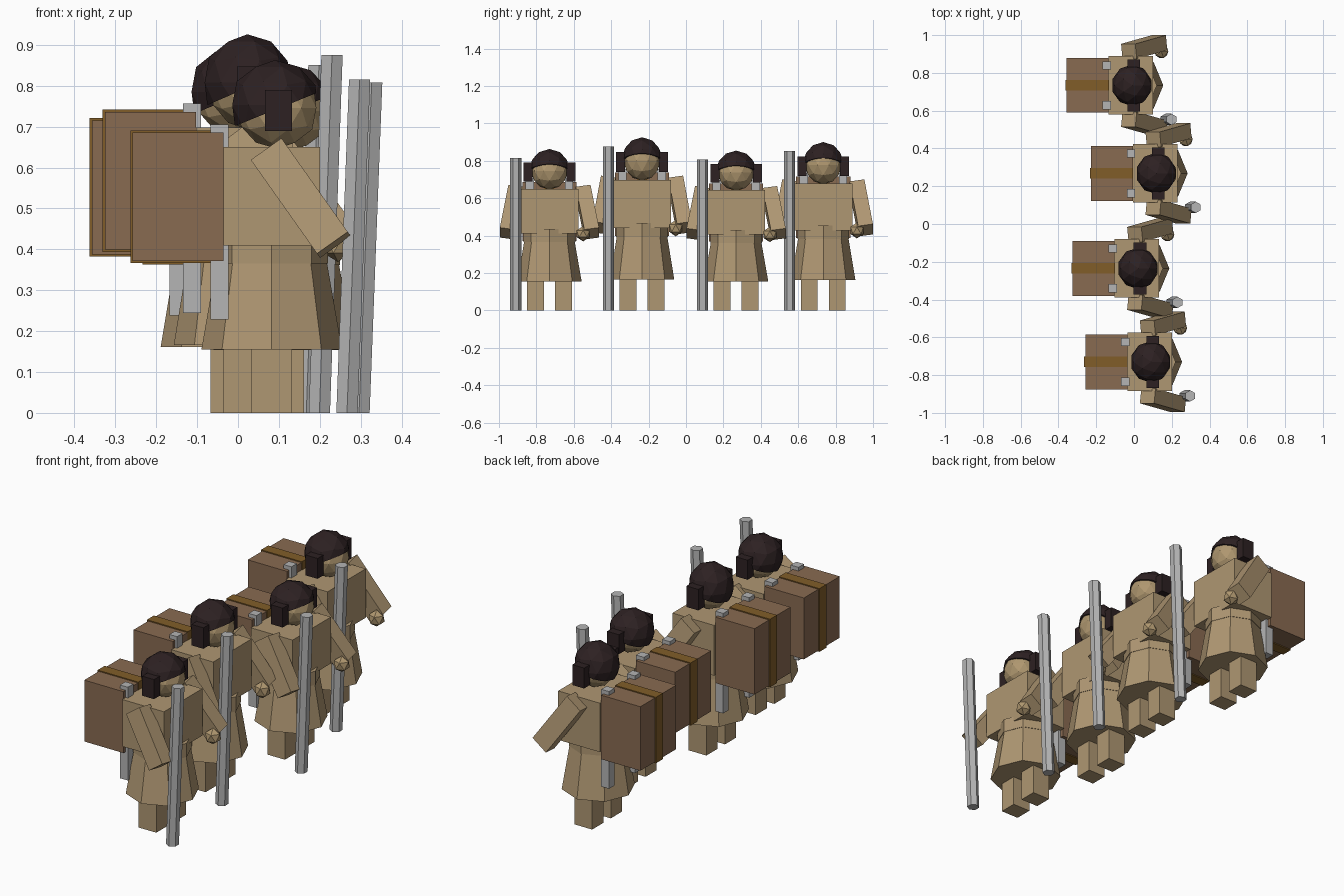
import bpy, bmesh, math
from mathutils import Matrix, Vector

if "Cube" in bpy.data.objects:
    bpy.data.objects.remove(bpy.data.objects["Cube"])


def material(name, rgb):
    m = bpy.data.materials.new(name)
    m.diffuse_color = (*rgb, 1)
    m.use_nodes = True
    m.node_tree.nodes["Principled BSDF"].inputs["Base Color"].default_value = m.diffuse_color
    return m


CLOTH = material("tan cloth", (0.43, 0.31, 0.17))
SKIN = material("tan skin", (0.43, 0.31, 0.16))
HAIR = material("dark hair", (0.026, 0.015, 0.016))
WOOD = material("brown pack", (0.25, 0.145, 0.083))
BAND = material("ochre band", (0.22, 0.11, 0.022))
METAL = material("pale grey", (0.46, 0.46, 0.46))


class Figure:
    """One marcher facing +x; the height factor stretches only z."""

    def __init__(self, x, y, height):
        self.place = Matrix.Translation((x, y, 0)) @ Matrix.Diagonal((1, 1, height, 1))

    def add(self, name, bm, mat):
        bmesh.ops.transform(bm, matrix=self.place, verts=bm.verts)
        bmesh.ops.recalc_face_normals(bm, faces=bm.faces)
        me = bpy.data.meshes.new(name)
        bm.to_mesh(me)
        bm.free()
        me.materials.append(mat)
        bpy.context.collection.objects.link(bpy.data.objects.new(name, me))

    def box(self, name, mat, x, y, z):
        bm = bmesh.new()
        size = [b - a for a, b in (x, y, z)]
        mid = [(a + b) / 2 for a, b in (x, y, z)]
        bmesh.ops.create_cube(bm, size=1, matrix=Matrix.Translation(mid) @ Matrix.Diagonal((*size, 1)))
        self.add(name, bm, mat)

    def prism(self, name, mat, sides, low, high, turn=0.0):
        """Tapered prism between two (x, y, z, radius) rings."""
        bm = bmesh.new()
        rings = []
        for cx, cy, cz, r in (low, high):
            rings.append([bm.verts.new((cx + r * math.cos(turn + math.tau * i / sides),
                                        cy + r * math.sin(turn + math.tau * i / sides), cz))
                          for i in range(sides)])
        a, b = rings
        for i in range(sides):
            j = (i + 1) % sides
            bm.faces.new((a[i], a[j], b[j], b[i]))
        bm.faces.new(a[::-1])
        bm.faces.new(b)
        self.add(name, bm, mat)

    def ball(self, name, mat, centre, radius, detail, cut=None):
        bm = bmesh.new()
        bmesh.ops.create_icosphere(bm, subdivisions=detail, radius=radius,
                                   matrix=Matrix.Translation(centre))
        if cut:
            bmesh.ops.bisect_plane(bm, geom=bm.verts[:] + bm.edges[:] + bm.faces[:],
                                   plane_co=cut[0], plane_no=cut[1], clear_inner=True)
            bmesh.ops.holes_fill(bm, edges=[e for e in bm.edges if e.is_boundary])
        self.add(name, bm, mat)

    def beam(self, name, mat, start, end, width, depth):
        """Square-ended beam from start to end, depth measured along y."""
        start, end = Vector(start), Vector(end)
        d = end - start
        length = d.length
        d.normalize()
        w = Vector((0, 1, 0))
        w = (w - d * w.dot(d)).normalized()
        u = w.cross(d)
        m = Matrix((u * width, w * depth, d * length)).transposed().to_4x4()
        m.translation = (start + end) / 2
        bm = bmesh.new()
        bmesh.ops.create_cube(bm, size=1, matrix=m)
        self.add(name, bm, mat)

    def build(self):
        # robe
        self.box("torso", CLOTH, (-0.118, 0.118), (-0.155, 0.155), (0.41, 0.65))
        self.prism("belt", CLOTH, 8, (0, 0, 0.365, 0.138), (0, 0, 0.435, 0.138))
        self.prism("skirt", CLOTH, 8, (0, 0, 0.155, 0.172), (0, 0, 0.368, 0.135))
        # head and hair
        self.ball("head", SKIN, (0.014, 0, 0.746), 0.1, 2)
        tilt = math.radians(22)
        self.ball("hair", HAIR, (0.008, 0, 0.753), 0.11, 2,
                  ((0.01, 0, 0.742), (-math.sin(tilt), 0, math.cos(tilt))))
        # pack with its band
        self.box("pack", WOOD, (-0.34, -0.118), (-0.145, 0.145), (0.372, 0.686))
        self.box("pack_band", BAND, (-0.346, -0.116), (-0.028, 0.028), (0.367, 0.691))
        # mirrored parts
        for s, side in ((-1, "right"), (1, "left")):
            self.box(side + "_leg", CLOTH, (-0.05, 0.05), sorted((s * 0.03, s * 0.12)), (0, 0.16))
            self.box(side + "_hair_lock", HAIR, (-0.017, 0.05), sorted((s * 0.09, s * 0.138)), (0.69, 0.79))
            self.box(side + "_strap", METAL, (-0.15, -0.106), sorted((s * 0.083, s * 0.127)), (0.228, 0.705))
            self.beam(side + "_arm", CLOTH, (-0.01, s * 0.18, 0.64), (0.152, s * 0.226, 0.411), 0.092, 0.08)
        # free hand and leaning staff
        self.ball("hand", SKIN, (0.162, 0.18, 0.41), 0.041, 1)
        self.prism("staff", METAL, 6, (0.184, -0.18, 0, 0.03), (0.215, -0.18, 0.816, 0.03), math.pi / 6)


# row of four marchers
for x, y, height in ((0.0825, -0.73, 1.0), (0.015, -0.235, 1.073),
                     (0.112, 0.268, 0.99), (-0.017, 0.734, 1.043)):
    Figure(x, y, height).build()
